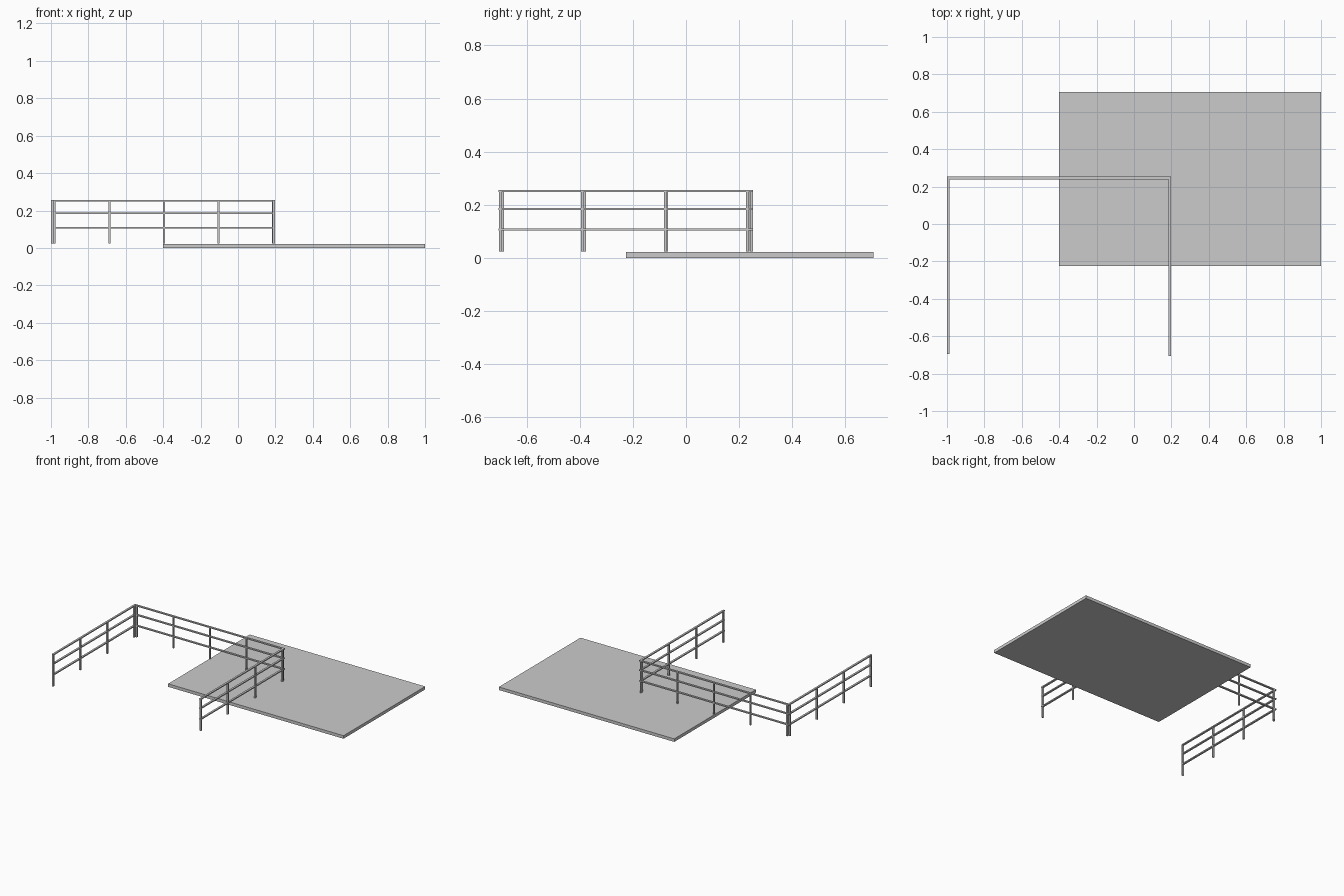
import bpy
import bmesh
from mathutils import Matrix, Vector

if "Cube" in bpy.data.objects:
    bpy.data.objects.remove(bpy.data.objects["Cube"])

grey = bpy.data.materials.new("light_grey")
grey.diffuse_color = (0.6, 0.6, 0.6, 1)
grey.use_nodes = True
grey.node_tree.nodes["Principled BSDF"].inputs["Base Color"].default_value = grey.diffuse_color


def boxes(name, spans):
    """One object made of boxes, each given by its low and high corner."""
    bm = bmesh.new()
    for lo, hi in spans:
        lo, hi = Vector(lo), Vector(hi)
        mat = Matrix.Translation((lo + hi) / 2) @ Matrix.Diagonal((*(hi - lo), 1))
        bmesh.ops.create_cube(bm, size=1, matrix=mat)
    mesh = bpy.data.meshes.new(name)
    bm.to_mesh(mesh)
    bm.free()
    mesh.materials.append(grey)
    obj = bpy.data.objects.new(name, mesh)
    bpy.context.collection.objects.link(obj)
    return obj


POST_BASE = 0.024
RAIL_TOPS = (0.111, 0.189, 0.256)
RAIL_H = 0.008
RAIL_W = 0.014   # across the fence
POST_L = 0.010   # along the fence
POST_W = 0.012   # across the fence


def fence(name, axis, start, end, across, posts):
    """Straight fence along axis 0 (x) or 1 (y), centred on 'across'."""
    def span(a0, a1, w, z0, z1):
        lo, hi = (a0, across - w / 2), (a1, across + w / 2)
        if axis == 1:
            lo, hi = lo[::-1], hi[::-1]
        return (*lo, z0), (*hi, z1)

    boxes(name + "_rails",
          [span(start, end, RAIL_W, t - RAIL_H, t) for t in RAIL_TOPS])
    boxes(name + "_posts",
          [span(p - POST_L / 2, p + POST_L / 2, POST_W, POST_BASE,
                RAIL_TOPS[-1] - RAIL_H) for p in posts])


# Floor plate
boxes("floor_slab", [((-0.40, -0.225, 0), (1.0, 0.705, 0.022))])

# Three fences forming a U open to the front
fence("left_fence", 1, -0.695, 0.240, -0.993, (-0.690, -0.382, -0.073, 0.234))
fence("right_fence", 1, -0.705, 0.240, 0.191, (-0.699, -0.391, -0.078, 0.231))
fence("back_fence", 0, -0.986, 0.184, 0.246, (-0.981, -0.687, -0.396, -0.105, 0.186))

# Square corner joints where the rails meet
for name, x in (("left_corner", -0.993), ("right_corner", 0.191)):
    h = RAIL_W / 2
    boxes(name + "_joints", [((x - h, 0.239, t - RAIL_H), (x + h, 0.253, t))
                             for t in RAIL_TOPS])
